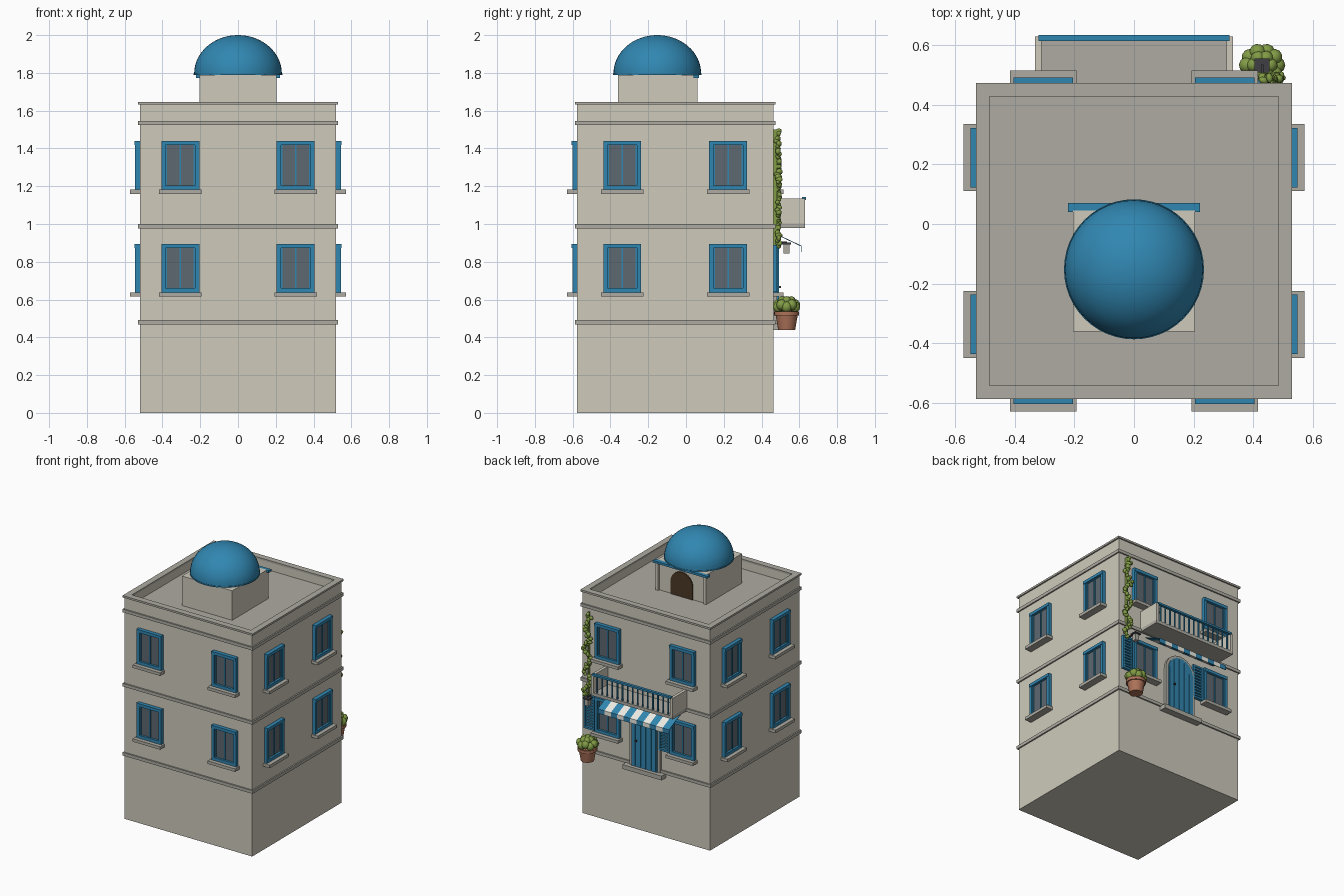
import bpy, bmesh, math, random
from mathutils import Matrix, Vector

if "Cube" in bpy.data.objects:
    bpy.data.objects.remove(bpy.data.objects["Cube"])

random.seed(4)
CY, H = -0.057, 0.52          # body centre in y, half width
BACK = CY + H                 # back wall plane


def mat(name, r, g, b):
    m = bpy.data.materials.new(name)
    m.diffuse_color = (r, g, b, 1)
    m.use_nodes = True
    m.node_tree.nodes["Principled BSDF"].inputs["Base Color"].default_value = m.diffuse_color
    return m


BLUE = mat("blue_paint", 0.03, 0.24, 0.44)
GLASS = mat("glass", 0.11, 0.14, 0.16)
WALL = mat("plaster", 0.62, 0.59, 0.50)
STONE = mat("stone", 0.42, 0.41, 0.36)
WHITE = mat("white_cloth", 0.85, 0.84, 0.78)
BROWN = mat("brown_wood", 0.07, 0.04, 0.02)
CLAY = mat("terracotta", 0.42, 0.17, 0.10)
LEAF = mat("leaf", 0.22, 0.33, 0.06)
IRON = mat("iron", 0.05, 0.05, 0.06)


def finish(name, bm, material, M=None, smooth=False):
    if M:
        bm.transform(M)
    bmesh.ops.recalc_face_normals(bm, faces=bm.faces)
    me = bpy.data.meshes.new(name)
    bm.to_mesh(me)
    bm.free()
    me.materials.append(material)
    ob = bpy.data.objects.new(name, me)
    bpy.context.collection.objects.link(ob)
    if smooth:
        bpy.context.view_layer.objects.active = ob
        ob.select_set(True)
        bpy.ops.object.shade_smooth_by_angle(angle=math.radians(40))
        ob.select_set(False)
    return ob


def boxes(name, items, material, M=None):
    """Each item is (x0, x1, y0, y1, z0, z1)."""
    bm = bmesh.new()
    for x0, x1, y0, y1, z0, z1 in items:
        T = Matrix.Translation(((x0 + x1) / 2, (y0 + y1) / 2, (z0 + z1) / 2))
        bmesh.ops.create_cube(bm, size=1, matrix=T @ Matrix.Diagonal((x1 - x0, y1 - y0, z1 - z0, 1)))
    return finish(name, bm, material, M)


def ring(name, outer, inner, z0, z1, material):
    o, i = outer, inner
    return boxes(name, [(-o, o, CY - o, CY - i, z0, z1), (-o, o, CY + i, CY + o, z0, z1),
                        (-o, -i, CY - i, CY + i, z0, z1), (i, o, CY - i, CY + i, z0, z1)], material)


def prism(name, pts, vec, material):
    bm = bmesh.new()
    f = bm.faces.new([bm.verts.new(p) for p in pts])
    r = bmesh.ops.extrude_face_region(bm, geom=[f])
    bmesh.ops.translate(bm, vec=vec, verts=[v for v in r["geom"] if isinstance(v, bmesh.types.BMVert)])
    return finish(name, bm, material)


def arch(name, half, z0, top, y0, y1, material):
    spring = top - half
    pts = [(-half, y0, z0), (half, y0, z0)]
    pts += [(half * math.cos(t), y0, spring + half * math.sin(t))
            for t in (math.pi * k / 16 for k in range(17))]
    return prism(name, pts, (0, y1 - y0, 0), material)


def lathe(name, prof, centre, material, n=32):
    bm = bmesh.new()
    vs = [bm.verts.new((r, 0, z)) for r, z in prof]
    es = [bm.edges.new(p) for p in zip(vs, vs[1:])]
    bmesh.ops.spin(bm, geom=vs + es, cent=(0, 0, 0), axis=(0, 0, 1), angle=2 * math.pi, steps=n)
    bmesh.ops.remove_doubles(bm, verts=bm.verts, dist=1e-5)
    return finish(name, bm, material, Matrix.Translation(centre), True)


def blobs(name, items):
    """Leaf clumps: (centre, scale)."""
    bm = bmesh.new()
    for c, s in items:
        R = Matrix.Rotation(random.uniform(0, 3), 4, 'Z')
        bmesh.ops.create_icosphere(bm, subdivisions=2, radius=1,
                                   matrix=Matrix.Translation(c) @ R @ Matrix.Diagonal((*s, 1)))
    return finish(name, bm, LEAF, None, True)


# Body, bands, parapet
boxes("body", [(-H, H, CY - H, CY + H, 0, 1.57)], WALL)
for n, z in enumerate((0.468, 0.977, 1.523)):
    ring(f"band_{n}", 0.53, 0.5, z, z + 0.023, STONE)
ring("parapet", H, 0.49, 1.56, 1.635, WALL)
ring("parapet_cap", 0.53, 0.485, 1.632, 1.646, STONE)
boxes("roof_floor", [(-0.488, 0.488, CY - 0.488, CY + 0.488, 1.568, 1.573)], STONE)


# Windows on all four sides (local outward direction is -y)
def window(tag, angle, u, z0):
    M = Matrix.Translation((0, CY, 0)) @ Matrix.Rotation(angle, 4, 'Z')
    a, b, z1, t = u - 0.1, u + 0.1, z0 + 0.257, 0.022
    boxes("window_frame_" + tag, [
        (a, a + t, -H - 0.024, -H + 0.01, z0, z1), (b - t, b, -H - 0.024, -H + 0.01, z0, z1),
        (a, b, -H - 0.024, -H + 0.01, z0, z0 + t), (a, b, -H - 0.028, -H + 0.01, z1 - t, z1)], BLUE, M)
    boxes("window_pane_" + tag, [(a + t, b - t, -H - 0.008, -H + 0.01, z0 + t, z1 - t)], GLASS, M)
    m = 0.008
    boxes("window_sash_" + tag, [
        (u - m / 2, u + m / 2, -H - 0.015, -H, z0 + t, z1 - t),
        (a + t, a + t + m, -H - 0.015, -H, z0 + t, z1 - t),
        (b - t - m, b - t, -H - 0.015, -H, z0 + t, z1 - t)], BLUE, M)
    boxes("sill_" + tag, [(u - 0.112, u + 0.112, -H - 0.053, -H + 0.01, z0 - 0.022, z0)], STONE, M)


for side in range(4):
    for u in (-1, 1):
        for f, z in enumerate((0.638, 1.182)):
            window(f"{side}_{u}_{f}", side * math.pi / 2, u * (0.28 if side % 2 else 0.305), z)

# Louvred shutters beside the lower back windows
for n, x in enumerate((0.412, -0.2)):
    x1, z0, z1 = x + 0.085, 0.64, 0.89
    y0, y1 = BACK, BACK + 0.02
    parts = [(x, x + 0.012, y0, y1, z0, z1), (x1 - 0.012, x1, y0, y1, z0, z1),
             (x, x1, y0, y1, z0, z0 + 0.014), (x, x1, y0, y1, z1 - 0.014, z1)]
    parts += [(x, x1, y0, y0 + 0.014, z0 + 0.024 + k * 0.022, z0 + 0.036 + k * 0.022) for k in range(10)]
    boxes(f"shutter_{n}", parts, BLUE)

# Entrance door with planks, surround and step
arch("door_surround", 0.125, 0.47, 0.905, BACK - 0.01, BACK + 0.018, STONE)
arch("door", 0.105, 0.47, 0.885, BACK - 0.01, BACK + 0.024, BLUE)
boxes("door_planks", [(k * 0.042 - 0.017, k * 0.042 + 0.017, BACK, BACK + 0.03, 0.48,
                       0.775 + math.sqrt(0.1 ** 2 - (abs(k) * 0.042 + 0.015) ** 2)) for k in range(-2, 3)
                      if abs(k) < 2] +
      [(s * 0.084 - 0.014, s * 0.084 + 0.014, BACK, BACK + 0.03, 0.48, 0.79) for s in (-1, 1)], BLUE)
boxes("door_knob", [(0.055, 0.067, BACK, BACK + 0.04, 0.66, 0.672)], IRON)
boxes("door_step", [(-0.16, 0.16, BACK - 0.01, BACK + 0.05, 0.44, 0.472)], STONE)

# Striped awning
w = 0.58 / 11
for k in range(11):
    x = -0.29 + k * w
    pts = [(BACK, 0.955), (0.612, 0.885), (0.612, 0.852), (0.608, 0.852), (0.608, 0.882), (BACK, 0.951)]
    prism(f"awning_stripe_{k}", [(x, y, z) for y, z in pts], (w, 0, 0), WHITE if k % 2 else BLUE)

# Balcony
boxes("balcony_slab", [(-0.333, 0.333, BACK - 0.01, 0.63, 0.98, 1.003)], STONE)
boxes("balcony_sides", [(s * 0.322 - 0.011, s * 0.322 + 0.011, BACK - 0.01, 0.63, 1.0, 1.135)
                        for s in (-1, 1)], WALL)
boxes("balcony_balusters", [(-0.29 + k * 0.0414 - 0.004, -0.29 + k * 0.0414 + 0.004, 0.617, 0.625, 1.0, 1.13)
                            for k in range(15)], BLUE)
boxes("balcony_rail", [(-0.32, 0.32, 0.622 - 0.008, 0.635, 1.128, 1.142)], BLUE)

# Rooftop room, door and dome
boxes("roof_room", [(-0.205, 0.205, -0.36, 0.045, 1.565, 1.79)], WALL)
boxes("roof_room_posts", [(s * 0.195 - 0.01, s * 0.195 + 0.01, 0.04, 0.06, 1.57, 1.775) for s in (-1, 1)], WALL)
arch("roof_door", 0.09, 1.57, 1.755, 0.03, 0.052, BROWN)
boxes("roof_lintel", [(-0.222, 0.222, 0.04, 0.07, 1.774, 1.79)], BLUE)
lathe("dome", [(0, 1.788), (0.235, 1.788), (0.235, 1.797)] +
      [(0.232 * math.cos(t), 1.797 + 0.203 * math.sin(t)) for t in (math.pi / 2 * k / 16 for k in range(16))] +
      [(0, 2.0)], (0, -0.152, 0), BLUE, 48)

# Plant pot with foliage
P = Vector((0.43, 0.533, 0))
lathe("plant_pot", [(0, 0.44), (0.045, 0.44), (0.058, 0.515), (0.066, 0.515), (0.066, 0.537),
                    (0.054, 0.537), (0.052, 0.525), (0, 0.525)], P, CLAY, 24)
bush = [(P + Vector((0, 0, 0.58)), (0.045, 0.045, 0.038))]
for k in range(10):
    a = k * math.pi / 5
    bush.append((P + Vector((0.05 * math.cos(a), 0.046 * math.sin(a), 0.56 + 0.012 * (k % 2))),
                 (0.028, 0.028, 0.03)))
for k in range(6):
    a = k * math.pi / 3
    bush.append((P + Vector((0.027 * math.cos(a), 0.027 * math.sin(a), 0.592)), (0.025, 0.025, 0.026)))
blobs("plant_bush", bush)

# Climbing vine on the back corner
leaves = []
for k in range(46):
    z = 0.885 + k * 0.0135
    leaves.append((Vector((0.462 + 0.018 * math.sin(k * 0.55) + random.uniform(-0.014, 0.014),
                           0.487 + random.uniform(-0.007, 0.007), z)),
                   (random.uniform(0.014, 0.021), random.uniform(0.011, 0.015), random.uniform(0.012, 0.018))))
blobs("vine", leaves)
boxes("vine_stem", [(0.458, 0.466, BACK, BACK + 0.02, 0.87, 1.5)], LEAF)

# Wall lantern
boxes("lantern_cap", [(0.405, 0.455, 0.508, 0.555, 0.892, 0.902), (0.426, 0.434, BACK, 0.535, 0.902, 0.908)], IRON)
boxes("lantern_body", [(0.414, 0.446, 0.515, 0.547, 0.845, 0.892)], STONE)
